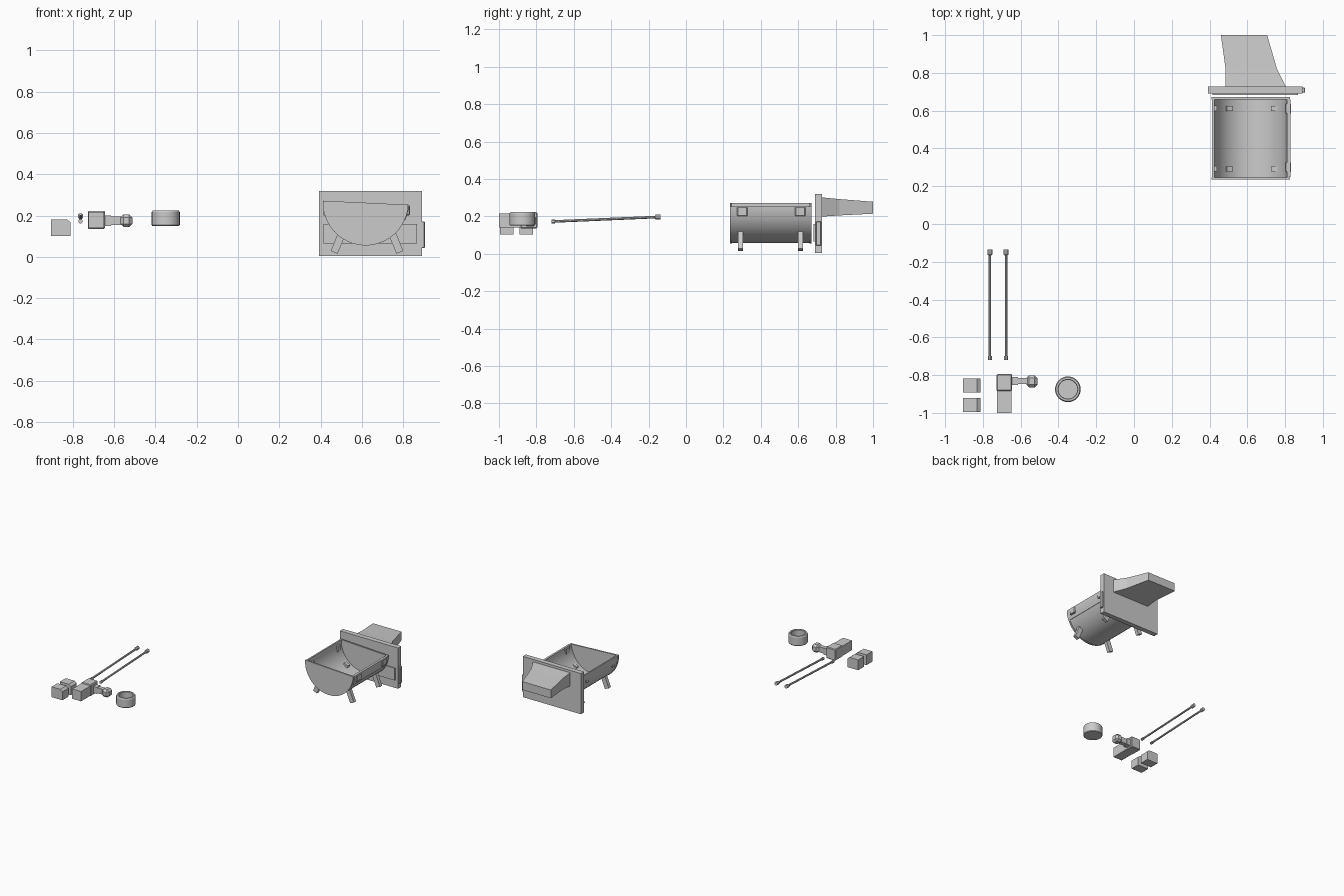
import bpy, bmesh, math
from mathutils import Vector

if "Cube" in bpy.data.objects:
    bpy.data.objects.remove(bpy.data.objects["Cube"])


def make(name, bm, smooth=False):
    bmesh.ops.recalc_face_normals(bm, faces=bm.faces[:])
    me = bpy.data.meshes.new(name)
    bm.to_mesh(me)
    bm.free()
    ob = bpy.data.objects.new(name, me)
    bpy.context.collection.objects.link(ob)
    if smooth:
        bpy.ops.object.select_all(action='DESELECT')
        ob.select_set(True)
        bpy.context.view_layer.objects.active = ob
        bpy.ops.object.shade_smooth_by_angle(angle=math.radians(30))
    return ob


def loft(name, rings, smooth=False):
    """Closed solid through a list of equal-length 3D rings."""
    bm = bmesh.new()
    vs = [[bm.verts.new(p) for p in r] for r in rings]
    n = len(vs[0])
    for a, b in zip(vs, vs[1:]):
        for i in range(n):
            j = (i + 1) % n
            bm.faces.new((a[i], a[j], b[j], b[i]))
    bm.faces.new(vs[0])
    bm.faces.new(vs[-1])
    return make(name, bm, smooth)


def box(name, x0, x1, y0, y1, z0, z1, bevel=0.0):
    bm = bmesh.new()
    bmesh.ops.create_cube(bm, size=1)
    for v in bm.verts:
        v.co = Vector(((x0 + x1) / 2 + v.co.x * (x1 - x0),
                       (y0 + y1) / 2 + v.co.y * (y1 - y0),
                       (z0 + z1) / 2 + v.co.z * (z1 - z0)))
    if bevel:
        bmesh.ops.bevel(bm, geom=bm.edges[:], offset=bevel, segments=1, affect='EDGES')
    return make(name, bm)


def prism_y(name, pts, y0, y1, smooth=False):
    return loft(name, [[(x, y, z) for x, z in pts] for y in (y0, y1)], smooth)


def arc(r, a0, a1, n=24, c=(0.618, 0.262)):
    return [(c[0] + r * math.cos(math.radians(a0 + (a1 - a0) * i / n)),
             c[1] + r * math.sin(math.radians(a0 + (a1 - a0) * i / n))) for i in range(n + 1)]


# half-barrel trough, tipped slightly to the right
A0, A1 = 177.3, 357.3
prism_y("trough_shell", arc(0.204, A0, A1) + arc(0.193, A1, A0), 0.24, 0.67, True)
prism_y("trough_front_wall", arc(0.207, A0, A1), 0.235, 0.247, True)
prism_y("trough_back_wall", arc(0.207, A0, A1), 0.66, 0.672, True)
prism_y("trough_side_band", arc(0.21, 336, A1, 5) + arc(0.2, A1, 336, 5), 0.25, 0.66, True)

# splayed legs passing through the shell, and side hinges
for i, y in enumerate((0.292, 0.612)):
    for side, foot, top in (("left", (0.466, 0.022), (0.508, 0.125)),
                            ("right", (0.784, 0.022), (0.742, 0.125))):
        f, t = Vector(foot), Vector(top)
        d = (t - f).normalized()
        w = Vector((-d.y, d.x)) * 0.018
        prism_y(f"{side}_leg_{i}", [f - w, f + w, t + w, t - w], y - 0.013, y + 0.013)
    box(f"side_hinge_{i}", 0.80, 0.832, y - 0.028 + 0.01 * (1 - i), y + 0.026 + 0.01 * (1 - i), 0.2, 0.25, 0.004)
    box(f"left_clip_{i}", 0.415, 0.44, y - 0.015, y + 0.015, 0.2, 0.245)

# upright back plate with front panel and edge slider
box("back_plate", 0.392, 0.892, 0.69, 0.728, 0.004, 0.32)
box("front_panel", 0.415, 0.868, 0.682, 0.692, 0.065, 0.16)
box("edge_slider", 0.88, 0.905, 0.695, 0.723, 0.043, 0.172, 0.003)

# tapering chute behind the plate
loft("chute", [[(l, y, b), (r, y, b), (r, y, t), (l, y, t)] for y, l, r, b, t in (
    (0.72, 0.485, 0.808, 0.198, 0.302),
    (0.82, 0.485, 0.757, 0.205, 0.292),
    (1.0, 0.460, 0.705, 0.214, 0.278))])

# pair of small blocks with clipped right corners
for i, y in enumerate((-0.855, -0.958)):
    prism_y(f"small_block_{i}", [(-0.905, 0.102), (-0.812, 0.102), (-0.812, 0.168),
                                 (-0.83, 0.182), (-0.905, 0.182)], y - 0.036, y + 0.036)

# valve body with side arm and faceted knob
box("valve_body", -0.727, -0.645, -0.885, -0.795, 0.135, 0.223, 0.005)
box("valve_rear_body", -0.724, -0.648, -1.0, -0.882, 0.14, 0.216)
box("arm_collar", -0.648, -0.615, -0.852, -0.81, 0.15, 0.2)
box("arm", -0.62, -0.562, -0.848, -0.816, 0.154, 0.196)
box("arm_knob", -0.57, -0.512, -0.866, -0.801, 0.145, 0.206, 0.015)

# round cup, lathed from a half profile
bm = bmesh.new()
N = 32
rings = [[bm.verts.new((-0.35 + r * math.cos(2 * math.pi * k / N),
                        -0.875 + r * math.sin(2 * math.pi * k / N), z)) for k in range(N)]
         for r, z in ((0.065, 0.15), (0.068, 0.154), (0.068, 0.216), (0.063, 0.224),
                      (0.053, 0.224), (0.05, 0.22), (0.05, 0.175))]
for a, b in zip(rings, rings[1:]):
    for k in range(N):
        bm.faces.new((a[k], a[(k + 1) % N], b[(k + 1) % N], b[k]))
bm.faces.new(rings[0])
bm.faces.new(rings[-1])
make("round_cup", bm, True)

# two sloping rods with thicker ends
for i, x in enumerate((-0.763, -0.677)):
    loft(f"rod_{i}", [[(x + r * math.cos(math.pi * k / 4 + math.pi / 8), y,
                        0.172 + (y + 0.72) * 0.043 + r * math.sin(math.pi * k / 4 + math.pi / 8))
                       for k in range(8)]
                      for y, r in ((-0.72, 0.011), (-0.70, 0.011), (-0.699, 0.0075),
                                   (-0.166, 0.0075), (-0.162, 0.014), (-0.136, 0.014))])
